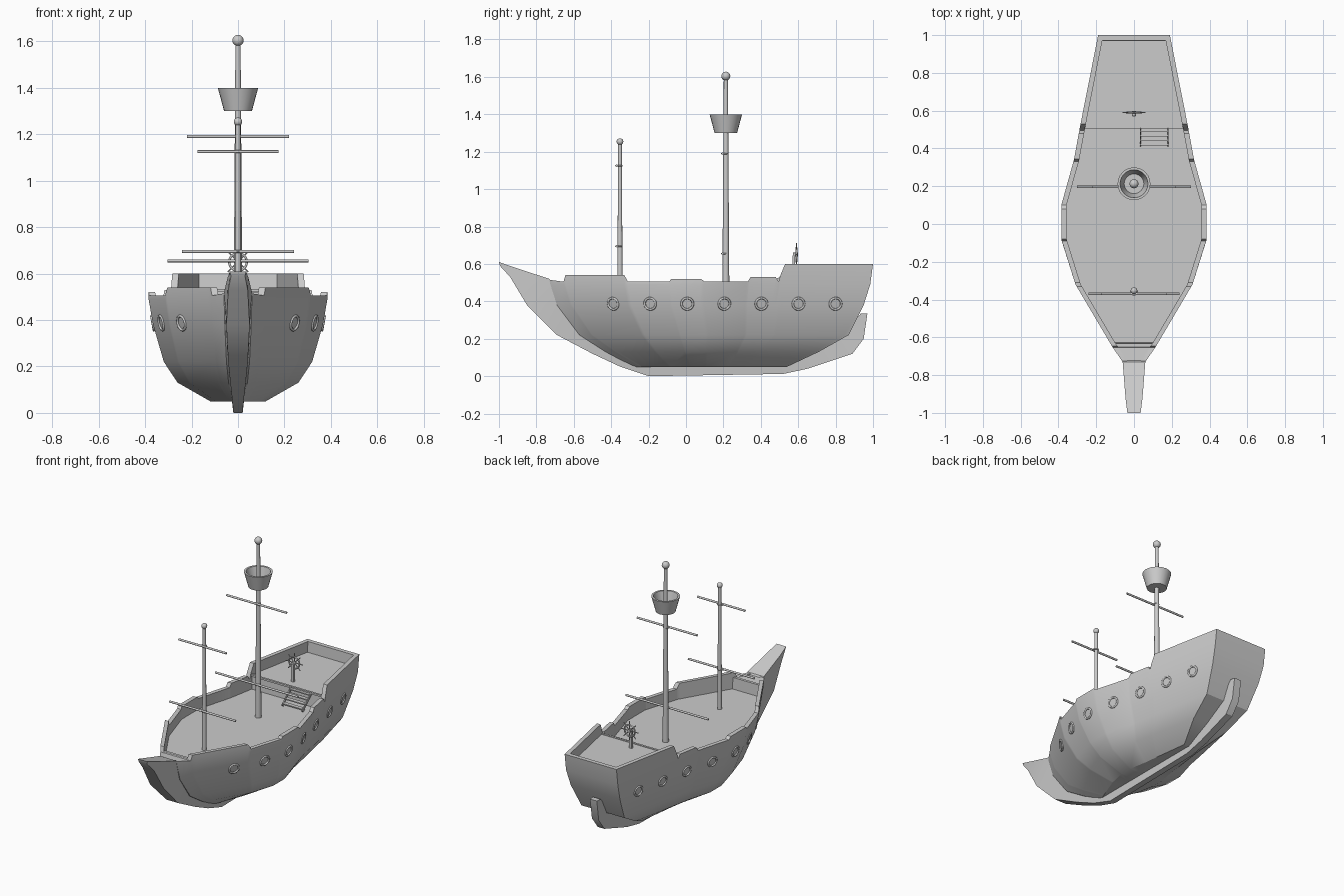
import bpy, bmesh, math
from mathutils import Vector
from mathutils.bvhtree import BVHTree

if "Cube" in bpy.data.objects:
    bpy.data.objects.remove(bpy.data.objects["Cube"])

DECK, POOP = 0.435, 0.53


def lerp(table, t):
    """Piecewise linear lookup in (key, value) pairs."""
    for (a, va), (b, vb) in zip(table, table[1:]):
        if t <= b:
            return va + (vb - va) * (t - a) / (b - a)
    return table[-1][1]


def smooth(ob, angle=30):
    bpy.ops.object.select_all(action='DESELECT')
    bpy.context.view_layer.objects.active = ob
    ob.select_set(True)
    bpy.ops.object.shade_smooth_by_angle(angle=math.radians(angle))
    return ob


def loft(name, halves):
    """Closed skin through right-hand half sections, mirrored over x = 0."""
    bm = bmesh.new()
    rings = []
    for half in halves:
        ring = half + [(-x, y, z) for x, y, z in reversed(half)]
        rings.append([bm.verts.new(p) for p in ring])
    n = len(rings[0])
    for a, b in zip(rings, rings[1:]):
        for i in range(n):
            j = (i + 1) % n
            bm.faces.new((a[i], a[j], b[j], b[i]))
    for r in (rings[0], rings[-1]):
        for i in range(n // 2 - 1):
            bm.faces.new((r[i], r[i + 1], r[n - 2 - i], r[n - 1 - i]))
    bmesh.ops.remove_doubles(bm, verts=bm.verts, dist=0.0002)
    bmesh.ops.recalc_face_normals(bm, faces=bm.faces)
    me = bpy.data.meshes.new(name)
    bm.to_mesh(me)
    bm.free()
    ob = bpy.data.objects.new(name, me)
    bpy.context.collection.objects.link(ob)
    return smooth(ob)


def rod(name, a, b, r1, r2=None, sides=12):
    a, b = Vector(a), Vector(b)
    bpy.ops.mesh.primitive_cone_add(vertices=sides, radius1=r1, radius2=r1 if r2 is None else r2,
                                    depth=(b - a).length, location=(a + b) / 2)
    ob = bpy.context.object
    ob.name = name
    ob.rotation_euler = (b - a).to_track_quat('Z', 'Y').to_euler()
    return smooth(ob, 40)


def box(name, loc, size, rx=0):
    bpy.ops.mesh.primitive_cube_add(size=1, location=loc, rotation=(rx, 0, 0))
    ob = bpy.context.object
    ob.name, ob.scale = name, size
    return ob


def ring(name, loc, normal, major, minor):
    bpy.ops.mesh.primitive_torus_add(major_radius=major, minor_radius=minor, major_segments=20,
                                     minor_segments=8, location=loc)
    ob = bpy.context.object
    ob.name = name
    ob.rotation_euler = Vector(normal).to_track_quat('Z', 'Y').to_euler()
    return smooth(ob, 60)


# Hull: plan outline, rail height along the length, and waterline levels
outline = [(-0.73, .06), (-0.65, .115), (-0.32, .31), (-0.08, .385), (0.1, .385),
           (0.34, .318), (0.52, .285), (1.0, .19)]
rail = [(-0.73, .515), (-0.655, .505), (-0.645, .54), (-0.33, .54), (-0.31, .505), (-0.09, .505),
        (-0.08, .52), (0.08, .52), (0.1, .505), (0.33, .505), (0.345, .53), (0.48, .53),
        (0.495, .505), (0.505, .54), (0.53, .6), (1.0, .6)]
levels = [(.05, .31, -.28, .54), (.13, .675, -.43, .71), (.22, .83, -.57, .87),
          (.38, .95, -.69, .95), (.49, 1.0, -.725, .985)]   # z, width, bow y, stern y
extra = [-0.632, -0.628, 0.513, 0.517, 0.968, 0.972]
stations = sorted({y for y, _ in outline + rail} | set(extra))
sections = []
for y in stations:
    w, top, t = lerp(outline, y), lerp(rail, y), (y + 0.73) / 1.73
    half = [(w * f, y0 + (y1 - y0) * t, z) for z, f, y0, y1 in levels]
    inner = w - 0.028
    if y < -0.63:
        floor = min(top, .51)
    elif y > 0.97:
        floor = top
    else:
        floor = DECK if y < 0.515 else POOP
    half += [(w, y, top), (inner, y, top), (inner, y, floor)]
    sections.append(half)
hull = loft("hull", sections)

# Keel, stem and rudder post: inner point, outer point, half widths
spine = [((-1, .61), (-.995, .59), .035, .03), ((-.92, .582), (-.94, .53), .045, .042),
         ((-.73, .52), (-.85, .38), .06, .05), ((-.64, .38), (-.69, .22), .055, .042),
         ((-.48, .24), (-.5, .12), .045, .032), ((-.27, .1), (-.35, .05), .032, .024),
         ((-.18, .07), (-.2, 0), .028, .02), ((.5, .07), (.52, .012), .028, .02),
         ((.62, .12), (.65, .04), .028, .022), ((.82, .23), (.89, .12), .028, .024),
         ((.88, .27), (.95, .2), .028, .025), ((.935, .335), (.97, .335), .028, .025)]
loft("keel_and_stem", [[(wo, *o), (wi, *i)] for i, o, wi, wo in spine])

# Portholes seated on the hull side
me = hull.data
tree = BVHTree.FromPolygons([v.co for v in me.vertices], [p.vertices[:] for p in me.polygons])
for k in range(7):
    y = -0.39 + k * 0.1983
    hit, nrm, _, _ = tree.ray_cast(Vector((1, y, .387)), Vector((-1, 0, 0)))
    if nrm.x < 0:
        nrm = -nrm
    for s in (1, -1):
        ring("porthole", (s * hit.x, hit.y, hit.z), (s * nrm.x, nrm.y, nrm.z), .031, .006)

# Masts with top balls and yards
for label, y, top, r1, r2, ball, yards in (
        ("main", .213, 1.6, .019, .011, .024, ((.655, .303), (1.19, .22))),
        ("fore", -.353, 1.25, .014, .010, .018, ((.695, .242), (1.125, .175)))):
    rod(label + "_mast", (0, y, DECK - .01), (0, y, top), r1, r2, 16)
    bpy.ops.mesh.primitive_uv_sphere_add(segments=16, ring_count=10, radius=ball,
                                         location=(0, y, top + .004))
    bpy.context.object.name = label + "_mast_ball"
    smooth(bpy.context.object, 60)
    for z, hw in yards:
        rod(label + "_yard", (-hw, y - .017, z), (hw, y - .017, z), .0065)
        ring(label + "_yard_tie", (0, y - .006, z), (0, 0, 1), .016, .004)

# Crow's nest: hollow tapered tub
bm = bmesh.new()
prev = [bm.verts.new((r, 0, z)) for r, z in
        ((.0, 1.3), (.06, 1.3), (.087, 1.4), (.074, 1.4), (.052, 1.315), (.0, 1.315))]
edges = [bm.edges.new(p) for p in zip(prev, prev[1:])]
bmesh.ops.spin(bm, geom=prev + edges, axis=(0, 0, 1), cent=(0, 0, 0), angle=math.tau, steps=24)
bmesh.ops.remove_doubles(bm, verts=bm.verts, dist=.0005)
bmesh.ops.recalc_face_normals(bm, faces=bm.faces)
me = bpy.data.meshes.new("crows_nest")
bm.to_mesh(me)
nest = bpy.data.objects.new("crows_nest", me)
nest.location.y = .213
bpy.context.collection.objects.link(nest)
smooth(nest)

# Steering wheel on its post
c = Vector((0, .59, .65))
ring("wheel_rim", c, (0, 1, 0), .038, .005)
rod("wheel_hub", c + Vector((0, -.018, 0)), c + Vector((0, .008, 0)), .01)
for k in range(4):
    d = Vector((math.cos(k * math.pi / 4), 0, math.sin(k * math.pi / 4))) * .062
    rod("wheel_spoke", c - d, c + d, .003, sides=8)
box("wheel_post", (0, .576, .587), (.018, .012, .118))

# Poop deck edge trim and stairs
box("poop_edge", (0, .512, POOP - .002), (.52, .014, .012))
for k in range(4):
    box("stair_tread", (.107, .428 + k * .024, .453 + k * .023), (.15, .026, .007))
for x in (.034, .18):
    box("stair_stringer", (x, .464, .485), (.007, .13, .016), math.atan2(.023, .024))
